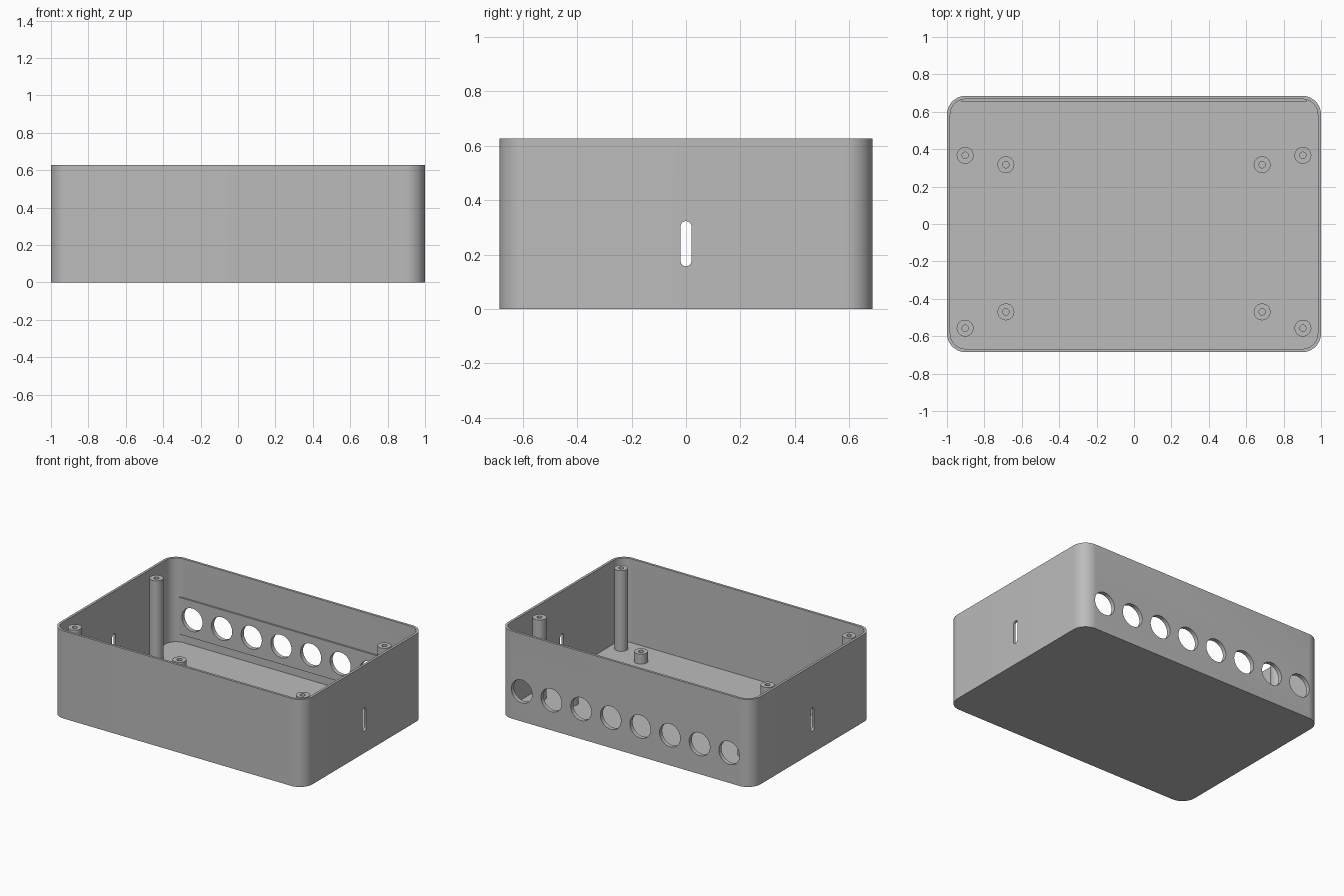
import bpy, bmesh, math
from mathutils import Matrix, Vector

cube = bpy.data.objects.get("Cube")
if cube:
    bpy.data.objects.remove(cube, do_unlink=True)

HALF_X, HALF_Y, HEIGHT = 1.0, 0.685, 0.627
WALL, FLOOR, CORNER = 0.0175, 0.027, 0.1

grey = bpy.data.materials.new("plain grey")
grey.use_nodes = True
COLOR = (0.5, 0.5, 0.5, 1)
grey.diffuse_color = COLOR
grey.node_tree.nodes["Principled BSDF"].inputs["Base Color"].default_value = COLOR


def make_object(name, bm):
    bmesh.ops.recalc_face_normals(bm, faces=bm.faces)
    mesh = bpy.data.meshes.new(name)
    bm.to_mesh(mesh)
    bm.free()
    mesh.materials.append(grey)
    obj = bpy.data.objects.new(name, mesh)
    bpy.context.collection.objects.link(obj)
    return obj


def rounded_prism(name, hx, hy, radius, z0, z1, steps=12, matrix=None):
    """Rounded rectangle in the xy plane, extruded from z0 to z1."""
    bm = bmesh.new()
    ring = []
    for q, (sx, sy) in enumerate([(1, 1), (-1, 1), (-1, -1), (1, -1)]):
        for i in range(steps + 1):
            a = math.pi / 2 * (q + i / steps)
            ring.append(bm.verts.new((sx * (hx - radius) + radius * math.cos(a),
                                      sy * (hy - radius) + radius * math.sin(a), z0)))
    bmesh.ops.remove_doubles(bm, verts=ring, dist=1e-5)
    face = bm.faces.new(list(bm.verts))
    top = bmesh.ops.extrude_face_region(bm, geom=[face])["geom"]
    bmesh.ops.translate(bm, vec=(0, 0, z1 - z0),
                        verts=[v for v in top if isinstance(v, bmesh.types.BMVert)])
    if matrix:
        bm.transform(matrix)
    return make_object(name, bm)


def cut(target, cutters):
    """Subtract the cutters from the target and bake the result."""
    for cutter in cutters:
        mod = target.modifiers.new("cut", 'BOOLEAN')
        mod.operation = 'DIFFERENCE'
        mod.solver = 'EXACT'
        mod.object = cutter
    bpy.context.view_layer.update()
    graph = bpy.context.evaluated_depsgraph_get()
    mesh = bpy.data.meshes.new_from_object(target.evaluated_get(graph))
    target.modifiers.clear()
    target.data = mesh


def smooth(obj):
    bpy.ops.object.select_all(action='DESELECT')
    obj.select_set(True)
    bpy.context.view_layer.objects.active = obj
    bpy.ops.object.shade_smooth_by_angle(angle=math.radians(30))


# Box body and the hollow inside it
body = rounded_prism("box_body", HALF_X, HALF_Y, CORNER, 0, HEIGHT)
cavity = rounded_prism("cavity_cutter", HALF_X - WALL, HALF_Y - WALL,
                       CORNER - WALL, FLOOR, HEIGHT + 0.1)

# Raised reinforcing plate on the inside of the back wall
bm = bmesh.new()
bmesh.ops.create_cube(bm, size=1, matrix=Matrix.Translation((0, 0.663, 0.218))
                      @ Matrix.Diagonal((1.85, 0.016, 0.264, 1)))
plate = make_object("back_plate", bm)

# Row of eight round openings through the back
bm = bmesh.new()
for i in range(8):
    place = Matrix.Translation(((i - 3.5) * 0.2347, 0.66, 0.215)) @ Matrix.Rotation(math.pi / 2, 4, 'X')
    bmesh.ops.create_cone(bm, cap_ends=True, segments=48, radius1=0.082,
                          radius2=0.082, depth=0.2, matrix=place)
holes = make_object("back_hole_cutter", bm)

# Two overlapping upright slots running through both sides
turn = Matrix.Rotation(math.pi / 2, 4, 'Y')
slots = [rounded_prism("side_slot_cutter", 0.083, 0.02, 0.0199, -1.2, 1.2, 8,
                       Matrix.Translation((0, 0, z)) @ turn) for z in (0.24, 0.39)]

cut(body, [cavity, holes] + slots)
cut(plate, [holes])
for cutter in [cavity, holes] + slots:
    bpy.data.objects.remove(cutter, do_unlink=True)
smooth(body)
smooth(plate)


# Hollow screw posts
def post(name, x, y, top):
    bm = bmesh.new()
    base = FLOOR - 0.002
    profile = [(0.045, base), (0.045, top), (0.017, top), (0.017, base)]
    verts = [bm.verts.new((r, 0, z)) for r, z in profile]
    edges = [bm.edges.new(pair) for pair in zip(verts, verts[1:])]
    bmesh.ops.spin(bm, geom=verts + edges, cent=(0, 0, 0), axis=(0, 0, 1),
                   angle=math.tau, steps=32, use_merge=True)
    bmesh.ops.remove_doubles(bm, verts=bm.verts, dist=1e-5)
    bmesh.ops.translate(bm, verts=bm.verts, vec=Vector((x, y, 0)))
    smooth(make_object(name, bm))


for side, s in (("left", 1), ("right", -1)):
    for end, tall_y, short_y in (("back", 0.367, 0.317), ("front", -0.557, -0.47)):
        post(f"{end}_{side}_lid_post", s * 0.903, tall_y, 0.604)
        post(f"{end}_{side}_board_post", s * 0.685, short_y, 0.098)
